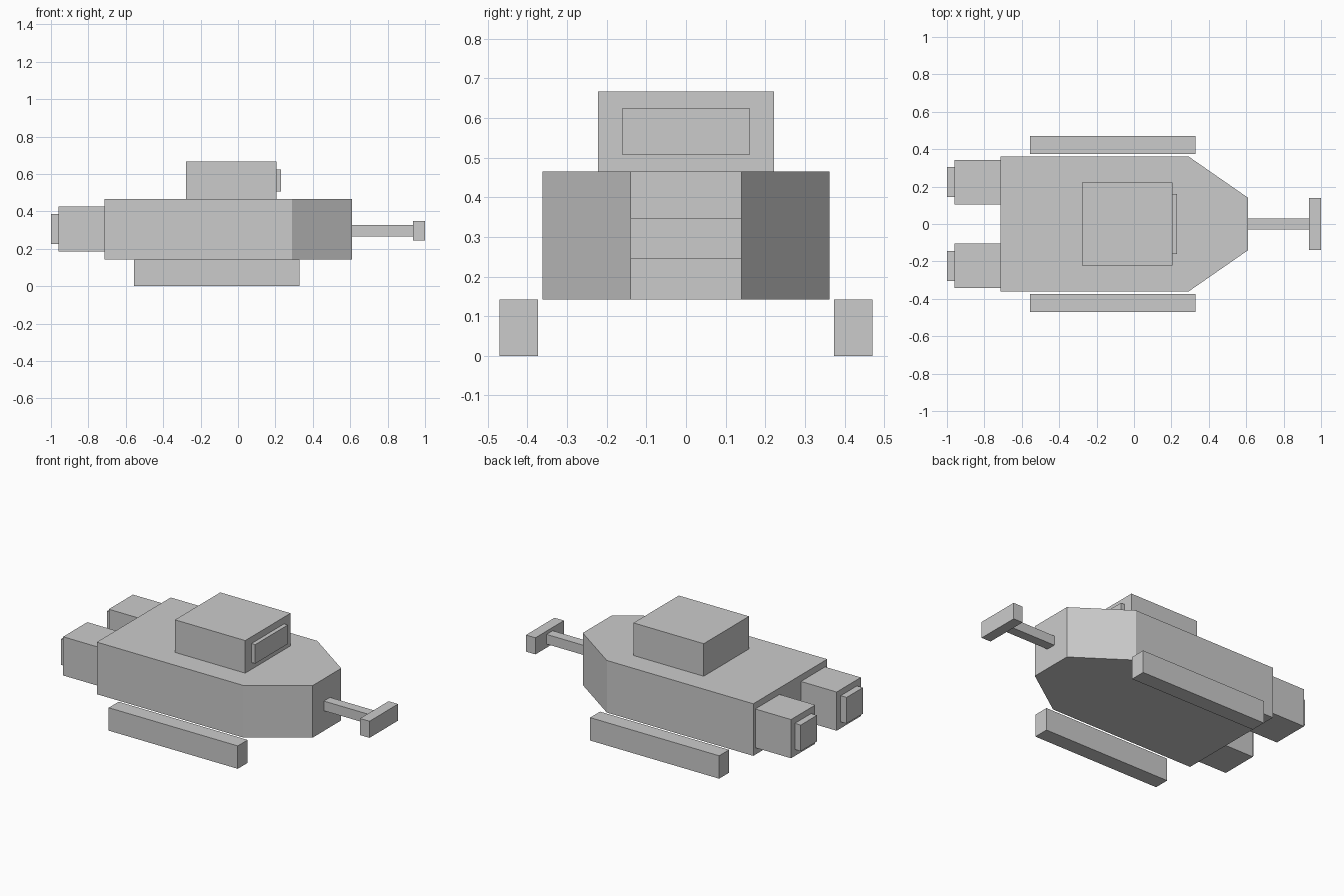
import bpy
import bmesh

cube = bpy.data.objects.get("Cube")
if cube:
    bpy.data.objects.remove(cube, do_unlink=True)

# One plain grey for the whole craft
grey = bpy.data.materials.new("light_grey")
grey.use_nodes = True
colour = (0.6, 0.6, 0.6, 1)
grey.diffuse_color = colour
grey.node_tree.nodes["Principled BSDF"].inputs["Base Color"].default_value = colour


def prism(name, outline, z0, z1):
    """Extrude a flat x/y outline from z0 up to z1."""
    bm = bmesh.new()
    base = bm.faces.new([bm.verts.new((x, y, z0)) for x, y in outline])
    top = bmesh.ops.extrude_face_region(bm, geom=[base], use_keep_orig=True)["geom"]
    verts = [v for v in top if isinstance(v, bmesh.types.BMVert)]
    bmesh.ops.translate(bm, verts=verts, vec=(0, 0, z1 - z0))
    bmesh.ops.recalc_face_normals(bm, faces=bm.faces)
    mesh = bpy.data.meshes.new(name)
    bm.to_mesh(mesh)
    bm.free()
    mesh.materials.append(grey)
    obj = bpy.data.objects.new(name, mesh)
    bpy.context.collection.objects.link(obj)
    return obj


def box(name, x, y, z):
    """Box from (low, high) pairs on each axis."""
    outline = [(x[0], y[0]), (x[1], y[0]), (x[1], y[1]), (x[0], y[1])]
    return prism(name, outline, *z)


# Hull with a tapered nose
half = [(-0.715, 0.362), (0.29, 0.362), (0.61, 0.14)]
prism("hull", half + [(x, -y) for x, y in reversed(half)], 0.142, 0.465)

# Cabin and its raised front window
box("cabin", (-0.277, 0.205), (-0.222, 0.222), (0.465, 0.667))
box("cabin_window", (0.205, 0.23), (-0.16, 0.16), (0.507, 0.625))

# Nose boom and crossbar
box("nose_boom", (0.61, 0.935), (-0.03, 0.03), (0.267, 0.327))
box("nose_crossbar", (0.935, 1.0), (-0.14, 0.14), (0.245, 0.348))

# Paired engines, nozzles and skids
pairs = {
    "engine": ((-0.96, -0.715), (0.105, 0.342), (0.185, 0.425)),
    "nozzle": ((-1.0, -0.96), (0.145, 0.304), (0.225, 0.387)),
    "skid": ((-0.557, 0.328), (0.374, 0.471), (0, 0.142)),
}
for name, (x, y, z) in pairs.items():
    box("back_" + name, x, y, z)
    box("front_" + name, x, (-y[1], -y[0]), z)
